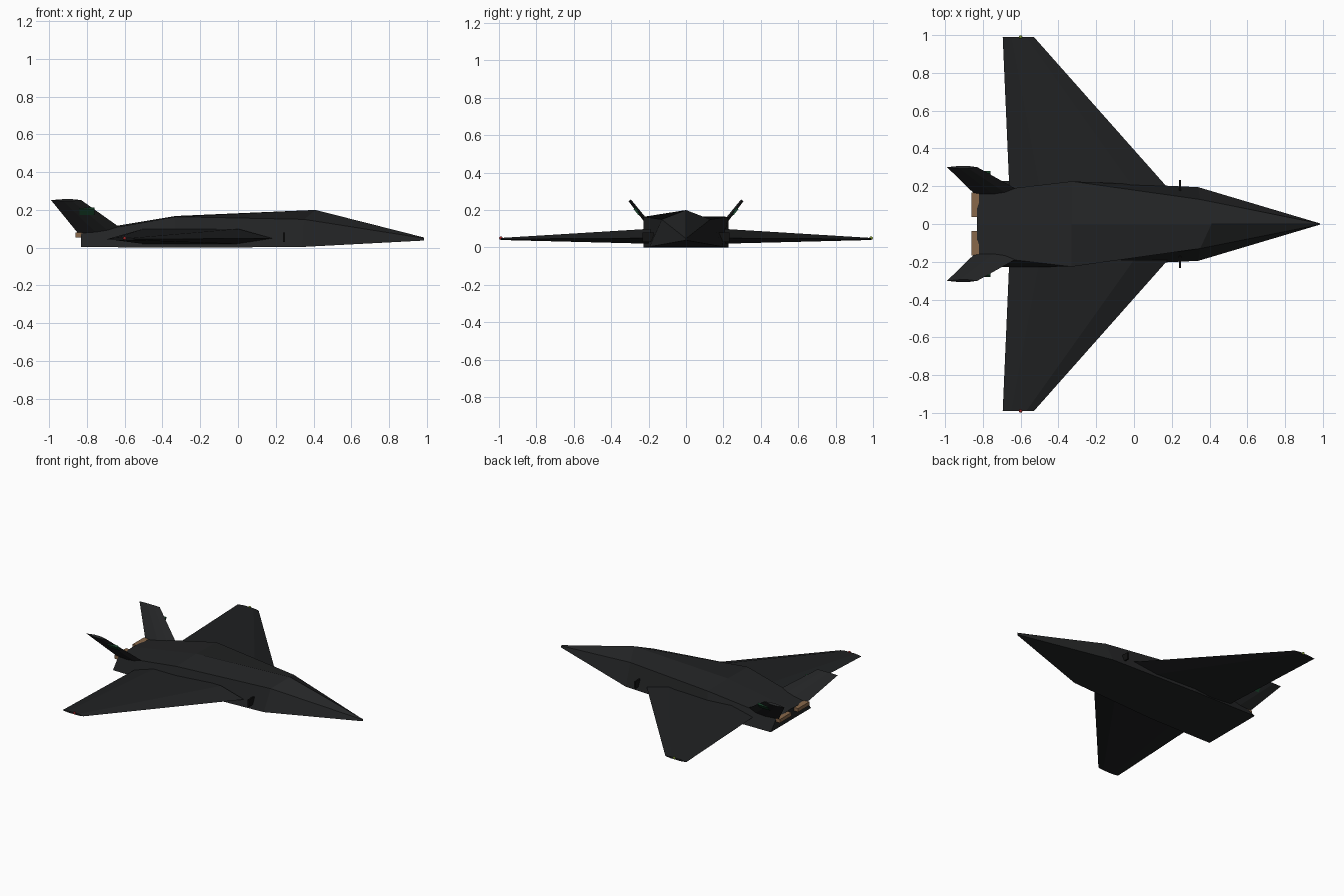
import bpy, bmesh
from mathutils import Vector

if "Cube" in bpy.data.objects:
    bpy.data.objects.remove(bpy.data.objects["Cube"])


def material(name, rgb):
    m = bpy.data.materials.new(name)
    m.diffuse_color = (*rgb, 1)
    m.use_nodes = True
    m.node_tree.nodes["Principled BSDF"].inputs["Base Color"].default_value = m.diffuse_color
    return m


SKIN = material("dark_skin", (0.017, 0.018, 0.019))
WING = material("wing_skin", (0.014, 0.015, 0.016))
BLACK = material("black", (0.006, 0.006, 0.006))
COPPER = material("copper", (0.25, 0.14, 0.07))
GREEN = material("green_patch", (0.01, 0.06, 0.025))
RED = material("red_light", (0.35, 0.02, 0.02))
LIME = material("green_light", (0.2, 0.3, 0.03))


def loft(name, rings, mat):
    """Skin a list of equal-length point rings and cap both ends."""
    bm = bmesh.new()
    vs = [[bm.verts.new(p) for p in r] for r in rings]
    n = len(rings[0])
    for a, b in zip(vs, vs[1:]):
        for i in range(n):
            j = (i + 1) % n
            bm.faces.new((a[i], a[j], b[j], b[i]))
    bm.faces.new(vs[0])
    bm.faces.new(vs[-1])
    bmesh.ops.recalc_face_normals(bm, faces=bm.faces)
    me = bpy.data.meshes.new(name)
    bm.to_mesh(me)
    bm.free()
    ob = bpy.data.objects.new(name, me)
    bpy.context.collection.objects.link(ob)
    me.materials.append(mat)
    return ob


def box(name, lo, hi, mat):
    rings = [[(x, lo[1], lo[2]), (x, hi[1], lo[2]), (x, hi[1], hi[2]), (x, lo[1], hi[2])]
             for x in (lo[0], hi[0])]
    return loft(name, rings, mat)


def mirror(ob):
    m = ob.modifiers.new("mirror", 'MIRROR')
    m.use_axis = (False, True, False)


# Faceted fuselage: each station = bottom (x,y,z), shoulder (x,y,z), ridge (x,z)
stations = [
    ((0.985, 0.003, 0.038), (0.985, 0.003, 0.05), (0.985, 0.054)),
    ((0.34, 0.195, 0.004), (0.35, 0.13, 0.15), (0.41, 0.2)),
    ((-0.33, 0.226, 0.0), (-0.33, 0.226, 0.164), (-0.33, 0.168)),
    ((-0.83, 0.228, 0.004), (-0.83, 0.167, 0.075), (-0.83, 0.085)),
]
rings = []
for b, s, r in stations:
    rings.append([(b[0], -b[1], b[2]), b, s, (r[0], 0, r[1]), (s[0], -s[1], s[2])])
loft("fuselage", rings, SKIN)


# Wings with a six-sided section
def wing_ring(y, xs, zmid, up, down):
    le, f, a, te = xs
    return [(le, y, zmid), (f, y, zmid + up), (a, y, zmid + up),
            (te, y, zmid), (a, y, zmid - down), (f, y, zmid - down)]


mirror(loft("wings", [wing_ring(0.19, (0.18, 0.0, -0.5, -0.66), 0.05, 0.05, 0.03),
                      wing_ring(0.99, (-0.53, -0.57, -0.65, -0.695), 0.045, 0.006, 0.005)], WING))

# Canted tail fins with a lens-shaped section
normal = Vector((0, 0.78, -0.62))


def fin_ring(y, z, le, te, t):
    ring = []
    for f, s in ((0, 0), (0.3, 1), (0.6, 1), (1, 0), (0.6, -1), (0.3, -1)):
        ring.append(Vector((le + (te - le) * f, y, z)) + normal * t * s)
    return ring


mirror(loft("tail_fins", [fin_ring(0.155, 0.068, -0.57, -0.84, 0.012),
                          fin_ring(0.301, 0.252, -0.83, -0.99, 0.008)], SKIN))

# Green patches on the outer fin faces
patch = []
for off in (0.0, 0.013):
    patch.append([Vector((x, 0.155 + 0.793 * (z - 0.068), z)) + normal * off
                  for x, z in ((-0.84, 0.18), (-0.76, 0.18), (-0.76, 0.213), (-0.84, 0.213))])
mirror(loft("fin_patches", patch, GREEN))

# Exhaust slots and intake grilles
mirror(box("exhausts", (-0.86, 0.037, 0.055), (-0.82, 0.167, 0.08), COPPER))
mirror(box("intake_grilles", (0.238, 0.17, 0.03), (0.248, 0.232, 0.08), BLACK))

# Wingtip lights
for name, y, mat in (("left_light", 0.99, LIME), ("right_light", -0.99, RED)):
    bpy.ops.mesh.primitive_uv_sphere_add(segments=10, ring_count=6, radius=0.009,
                                         location=(-0.6, y, 0.05))
    ob = bpy.context.object
    ob.name = name
    ob.data.materials.append(mat)
